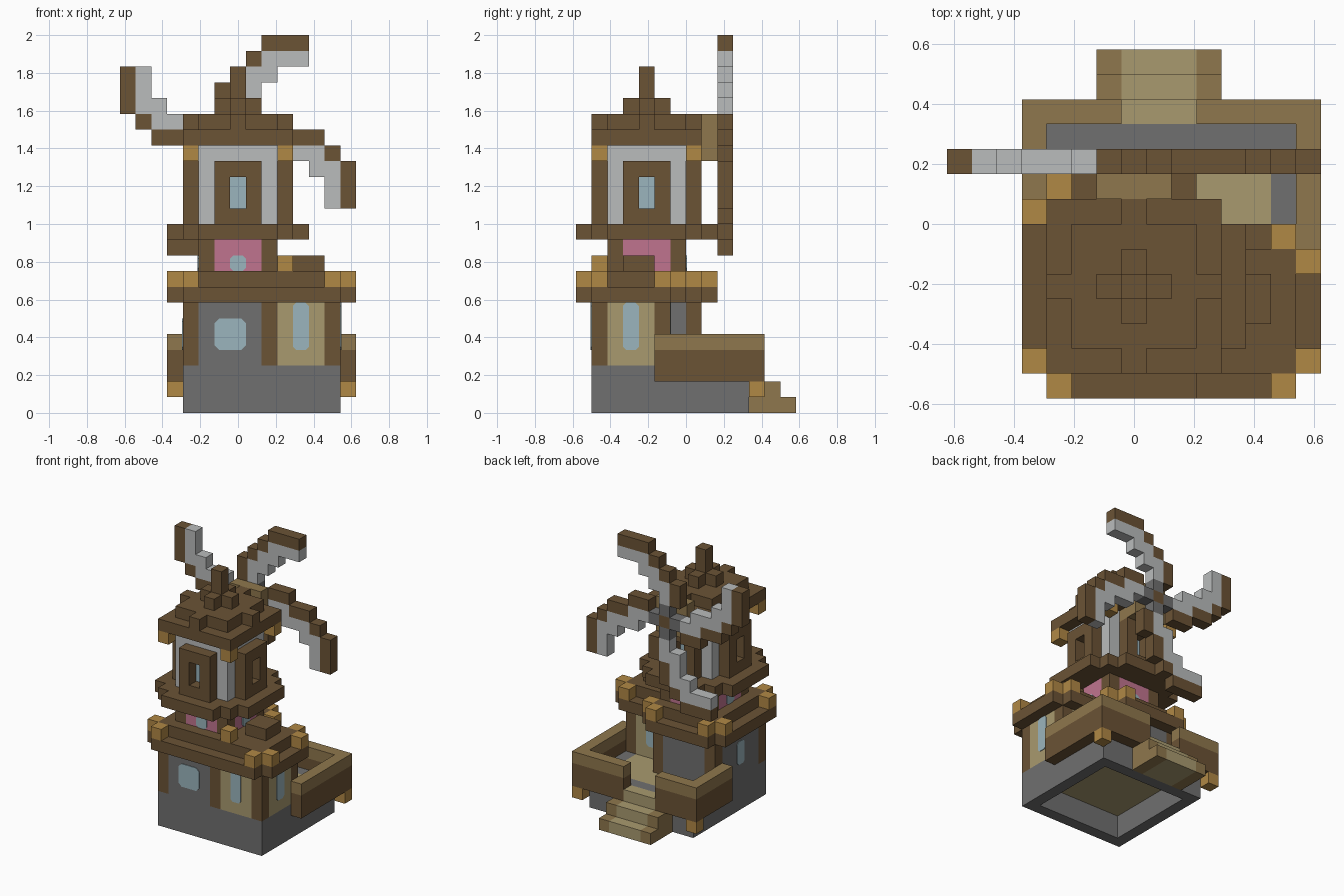
import bpy
import bmesh
from mathutils import Vector

if "Cube" in bpy.data.objects:
    bpy.data.objects.remove(bpy.data.objects["Cube"])

UNIT = 1 / 12                        # edge of one block
ORIGIN = Vector((7.5, 7, 0))         # block coordinates of the model centre
COLOURS = {"dark_wood": "6B5335", "tan_wood": "8F774D", "amber": "B08845",
           "olive_plaster": "A99A6F", "canvas": "BABCBC", "stone": "707070",
           "pink_plaster": "C0748F", "glass": "9BB5BD"}
NAMES = list(COLOURS)
WOOD, TAN, AMBER, OLIVE, CANVAS, STONE, PINK, GLASS = range(len(NAMES))
SIDES = [(0, -1), (1, 0), (0, 1), (-1, 0)]


def linear(c):
    return c / 12.92 if c <= 0.04045 else ((c + 0.055) / 1.055) ** 2.4


def make_material(name, code):
    rgb = [linear(v / 255) for v in bytes.fromhex(code)]
    mat = bpy.data.materials.new(name)
    mat.use_nodes = True
    mat.diffuse_color = (*rgb, 1)
    bsdf = next(n for n in mat.node_tree.nodes if n.type == "BSDF_PRINCIPLED")
    bsdf.inputs["Base Color"].default_value = (*rgb, 1)
    bsdf.inputs["Roughness"].default_value = 0.9
    return mat


MATERIALS = [make_material(n, c) for n, c in COLOURS.items()]
parts = {}


def fill(part, colour, xs, ys, zs):
    """Fill a box of blocks; each range is (start, end)."""
    cells = parts.setdefault(part, {})
    for x in range(*xs):
        for y in range(*ys):
            for z in range(*zs):
                cells[x, y, z] = colour


def put(part, colour, x, y, z):
    fill(part, colour, (x, x + 1), (y, y + 1), (z, z + 1))


def eave(part, xs, ys, z, cut):
    """One flat layer with stepped corners."""
    for x in range(*xs):
        for y in range(*ys):
            step = min(x - xs[0], xs[1] - 1 - x) + min(y - ys[0], ys[1] - 1 - y)
            if step >= cut:
                put(part, WOOD, x, y, z)


def finish(name, bm):
    mesh = bpy.data.meshes.new(name)
    bm.to_mesh(mesh)
    bm.free()
    for mat in MATERIALS:
        mesh.materials.append(mat)
    obj = bpy.data.objects.new(name, mesh)
    bpy.context.collection.objects.link(obj)


def build(name, cells, solid):
    """Skin the blocks, leaving out faces between touching blocks."""
    bm = bmesh.new()
    for cell, colour in cells.items():
        centre = Vector(cell) + Vector((0.5, 0.5, 0.5)) - ORIGIN
        for axis in range(3):
            for sign in (-1, 1):
                n = Vector((0, 0, 0))
                n[axis] = sign
                if tuple(int(a + b) for a, b in zip(cell, n)) in solid:
                    continue
                u = Vector((0, 0, 0))
                u[(axis + 1) % 3] = 0.5
                v = n.cross(u)
                mid = centre + n / 2
                ring = (mid - u - v, mid + u - v, mid + u + v, mid - u + v)
                face = bm.faces.new([bm.verts.new(p * UNIT) for p in ring])
                face.material_index = colour
    bmesh.ops.remove_doubles(bm, verts=bm.verts, dist=UNIT / 100)
    finish(name, bm)


def pane(name, x, y, z, side, width, height, clip=0.0):
    """Thin glass plate standing on a wall, centred at x, y with its foot at z."""
    out = Vector((*side, 0))
    along = Vector((-side[1], side[0], 0))
    h = width / 2
    outline = [(-h + clip, 0), (h - clip, 0), (h, clip), (h, height - clip),
               (h - clip, height), (-h + clip, height), (-h, height - clip), (-h, clip)]
    base = Vector((x, y, z)) - ORIGIN + out * 0.01
    bm = bmesh.new()
    verts = [bm.verts.new((base + along * a + Vector((0, 0, b))) * UNIT) for a, b in outline]
    bmesh.ops.remove_doubles(bm, verts=verts, dist=UNIT / 100)
    face = bm.faces.new([v for v in verts if v.is_valid])
    grown = bmesh.ops.extrude_face_region(bm, geom=[face])["geom"]
    for v in grown:
        if isinstance(v, bmesh.types.BMVert):
            v.co += out * UNIT * 0.05
    for f in bm.faces:
        f.material_index = GLASS
    bmesh.ops.recalc_face_normals(bm, faces=bm.faces)
    finish(name, bm)


# Hollow stone base with a plaster floor
fill("stone_base", STONE, (4, 14), (1, 11), (0, 3))
for z in range(2):
    for x in range(5, 13):
        for y in range(2, 10):
            del parts["stone_base"][x, y, z]
fill("stone_base", OLIVE, (5, 13), (2, 10), (2, 3))

# Back steps
for level, end in enumerate((14, 13)):
    fill("steps", TAN, (6, 11), (11, end), (level, level + 1))
    fill("steps", OLIVE, (7, 10), (11, end), (level, level + 1))
fill("steps", OLIVE, (7, 10), (11, 12), (2, 3))

# Terrace railing with hanging corner blocks
for zs, colour in (((2, 4), WOOD), ((4, 5), TAN)):
    fill("railing", colour, (3, 4), (7, 12), zs)
    fill("railing", colour, (14, 15), (5, 12), zs)
    fill("railing", colour, (3, 7), (11, 12), zs)
    fill("railing", colour, (10, 15), (11, 12), zs)
for x in (3, 14):
    put("railing", AMBER, x, 11, 1)

# Ground floor and side bay with timber corner posts
fill("ground_floor", STONE, (4, 10), (1, 8), (3, 7))
fill("ground_floor", OLIVE, (10, 14), (1, 6), (3, 7))
for x, y in ((4, 1), (9, 1), (4, 7), (9, 7), (13, 1), (13, 5)):
    fill("ground_floor", WOOD, (x, x + 1), (y, y + 1), (3, 7))
pane("front_window", 7, 1, 4, SIDES[0], 2, 2, 0.3)
pane("bay_front_window", 11.5, 1, 4, SIDES[0], 1, 3, 0.2)
pane("bay_side_window", 14, 3.5, 4, SIDES[1], 1, 3, 0.2)
pane("bay_back_window", 11.5, 6, 4, SIDES[2], 1, 3, 0.2)
pane("right_wall_window", 4, 4.5, 4, SIDES[3], 1, 2, 0.2)

# Lower roof over the ground floor and the bay
eave("lower_roof", (3, 11), (0, 9), 7, 1)
eave("lower_roof", (8, 15), (0, 7), 7, 1)
fill("lower_roof", WOOD, (4, 10), (1, 8), (8, 9))
fill("lower_roof", WOOD, (9, 14), (1, 6), (8, 9))
fill("lower_roof", WOOD, (11, 13), (3, 5), (9, 10))
put("lower_roof", AMBER, 10, 1, 9)
for x, y, dx, dy in ((3, 0, 1, 1), (3, 8, 1, -1), (10, 8, -1, -1),
                     (14, 0, -1, 1), (14, 6, -1, -1)):
    put("lower_roof", AMBER, x + dx, y, 8)
    put("lower_roof", AMBER, x, y + dy, 8)

# Middle storey, balcony eave and upper storey
fill("middle_storey", WOOD, (5, 10), (2, 7), (9, 11))
eave("balcony", (3, 12), (0, 9), 11, 2)
fill("upper_storey", CANVAS, (5, 10), (2, 7), (12, 17))
for i, (sx, sy) in enumerate(SIDES):
    for a in (-1, 0, 1):
        for z in (9, 10):
            put("middle_storey", PINK, 7 + 2 * sx - a * sy, 4 + 2 * sy + a * sx, z)
        for z in range(12, 16):
            if a or z in (12, 15):
                put("window_frames", WOOD, 7 + 3 * sx - a * sy, 4 + 3 * sy + a * sx, z)
    wall = (7.5 + 2.5 * sx, 4.5 + 2.5 * sy)
    pane(f"middle_window_{i}", *wall, 9, (sx, sy), 1, 1, 0.2)
    pane(f"upper_window_{i}", *wall, 13, (sx, sy), 1, 2)

# Axle, then the stepped top roof and its finial
fill("axle", TAN, (6, 9), (8, 9), (16, 19))
fill("axle", TAN, (6, 9), (7, 8), (16, 17))
eave("top_roof", (4, 11), (1, 8), 17, 0)
fill("top_roof", WOOD, (5, 10), (2, 7), (18, 19))
fill("top_roof", WOOD, (4, 11), (4, 5), (18, 19))
fill("top_roof", WOOD, (7, 8), (1, 8), (18, 19))
fill("top_roof", WOOD, (6, 9), (4, 5), (19, 20))
fill("top_roof", WOOD, (7, 8), (3, 6), (19, 20))
fill("top_roof", WOOD, (7, 8), (4, 5), (19, 22))
for x in (4, 10):
    for y in (1, 7):
        put("top_roof", AMBER, x, y, 16)

# Four curved sails: (distance from hub, first and last sideways offset, colour)
BLADE = [(1, 0, 0, STONE), (2, 0, 0, CANVAS), (2, 1, 1, WOOD), (3, -1, 0, CANVAS),
         (3, 1, 1, WOOD), (4, -1, -1, CANVAS), (4, 0, 0, WOOD), (5, -2, -1, CANVAS),
         (5, 0, 0, WOOD), (6, -4, -2, CANVAS), (6, -1, -1, WOOD), (7, -4, -2, WOOD)]
put("sails", WOOD, 7, 9, 17)
for cx, cz in SIDES:
    for dist, low, high, colour in BLADE:
        if cz == 1:                  # the upright sail is one block shorter
            if dist == 4:
                continue
            dist -= dist > 4
        for s in range(low, high + 1):
            put("sails", colour, 7 + dist * cx - s * cz, 9, 17 + dist * cz + s * cx)

solid = {cell for cells in parts.values() for cell in cells}
for part_name, part_cells in parts.items():
    build(part_name, part_cells, solid)
